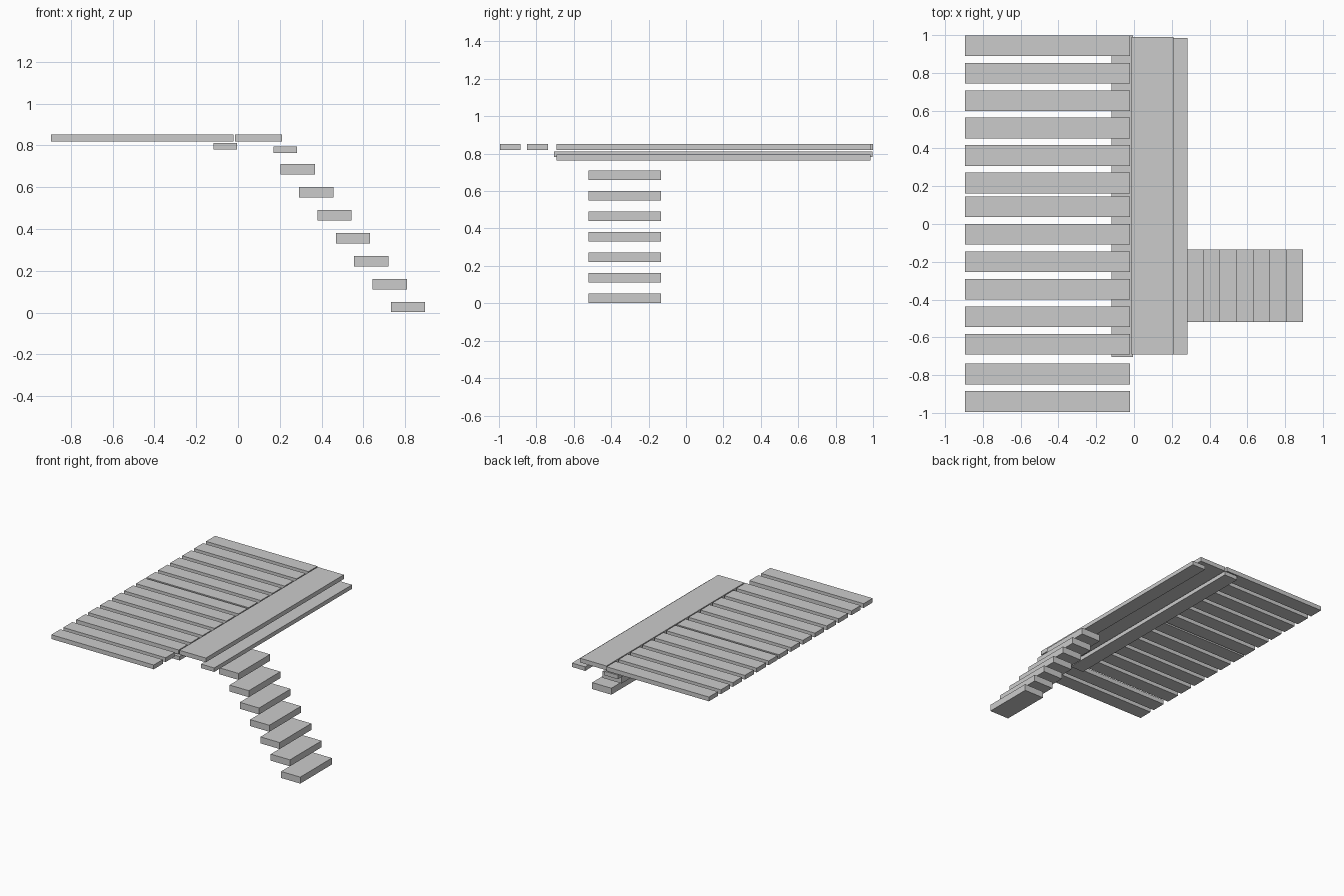
import bpy, bmesh
from mathutils import Vector

if "Cube" in bpy.data.objects:
    bpy.data.objects.remove(bpy.data.objects["Cube"])


def box(name, x, y, z):
    """Box object from its (min, max) range on each axis."""
    lo, hi = Vector((x[0], y[0], z[0])), Vector((x[1], y[1], z[1]))
    bm = bmesh.new()
    bmesh.ops.create_cube(bm, size=1)
    bmesh.ops.scale(bm, vec=hi - lo, verts=bm.verts)
    mesh = bpy.data.meshes.new(name)
    bm.to_mesh(mesh)
    bm.free()
    obj = bpy.data.objects.new(name, mesh)
    obj.location = (lo + hi) / 2
    bpy.context.collection.objects.link(obj)
    return obj


# Deck planks: three evenly spaced runs (first centre y, count)
pitch, width = 0.1455, 0.11
number = 1
for start, count in ((0.944, 6), (0.091, 6), (-0.794, 2)):
    for i in range(count):
        y = start - i * pitch
        box(f"deck_plank_{number}", (-0.895, -0.022),
            (y - width / 2, y + width / 2), (0.819, 0.852))
        number += 1

# Wide landing board along the deck edge
box("landing_board", (-0.014, 0.21), (-0.692, 0.989), (0.819, 0.852))

# Support beams under the planks and under the landing edge
box("inner_beam", (-0.118, -0.004), (-0.705, 0.998), (0.781, 0.812))
box("outer_beam", (0.169, 0.282), (-0.692, 0.986), (0.764, 0.795))

# Stair treads descending to the ground
for i in range(7):
    x, z = 0.731 - i * 0.0878, i * 0.1097
    box(f"stair_tread_{i + 1}", (x, x + 0.164), (-0.52, -0.135), (z + 0.002, z + 0.052))
